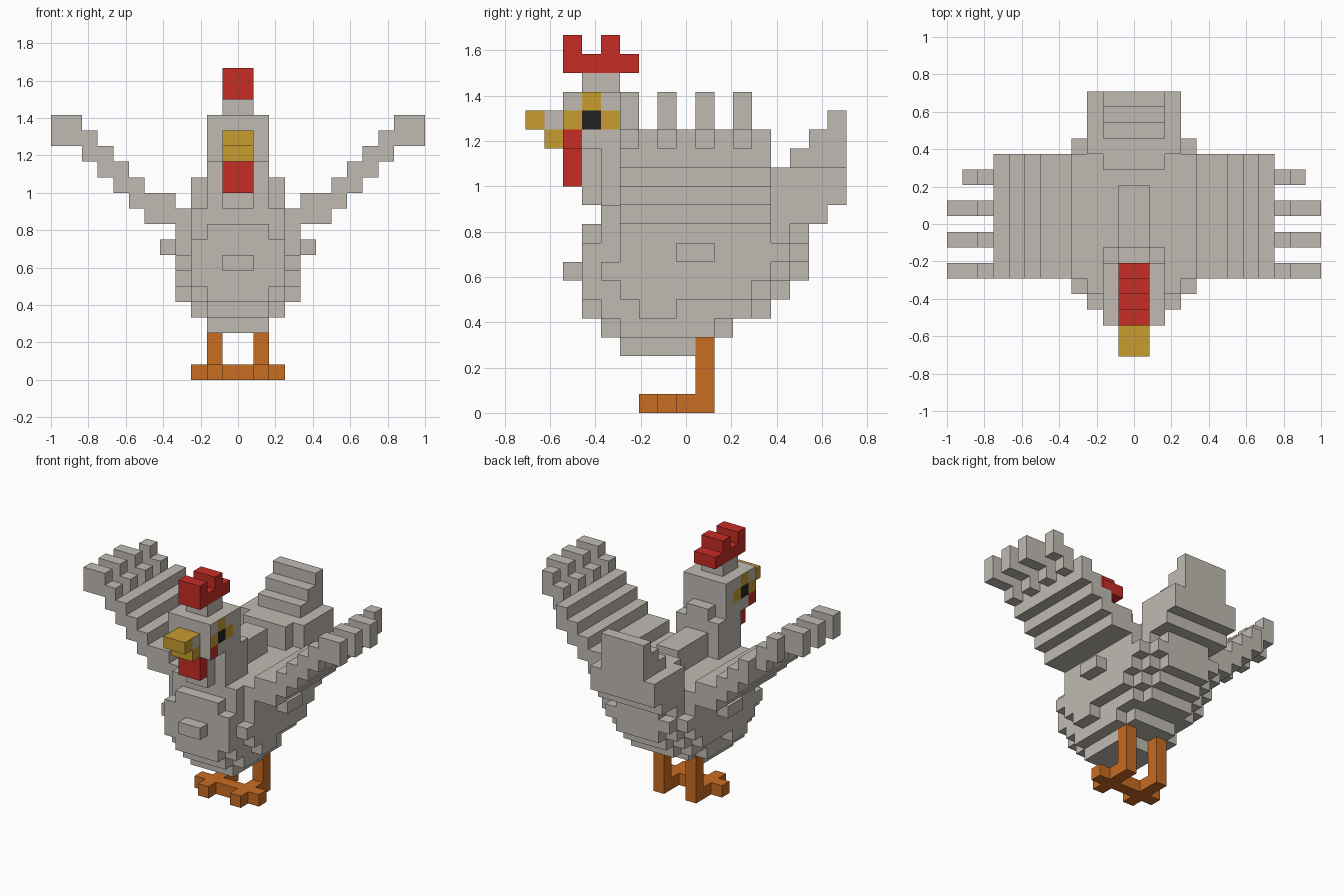
import bpy, bmesh
from mathutils import Vector

cube = bpy.data.objects.get("Cube")
if cube:
    bpy.data.objects.remove(cube, do_unlink=True)

U = 1 / 12          # one block
DEPTH = 17          # blocks from beak to tail


def material(name, rgb):
    m = bpy.data.materials.new(name)
    m.use_nodes = True
    m.diffuse_color = (*rgb, 1)
    m.node_tree.nodes["Principled BSDF"].inputs["Base Color"].default_value = (*rgb, 1)
    return m


GREY = material("feather_grey", (0.53, 0.50, 0.45))
RED = material("comb_red", (0.565, 0.026, 0.018))
YELLOW = material("beak_yellow", (0.58, 0.34, 0.028))
ORANGE = material("leg_orange", (0.58, 0.15, 0.016))
BLACK = material("eye_black", (0.016, 0.016, 0.016))

parts = {}          # part name -> (set of blocks, material)
filled = set()      # every block in use


def part(name, mat, *boxes):
    """Fill boxes given as x0, x1, y0, y1, z0, z1 in blocks."""
    cells = {(x, y, z)
             for x0, x1, y0, y1, z0, z1 in boxes
             for x in range(x0, x1)
             for y in range(y0, y1)
             for z in range(z0, z1)} - filled
    filled.update(cells)
    parts[name] = (cells, mat)


def centred(half, *rest):
    return (-half, half, *rest)


def both_sides(name, mat, *boxes):
    part("left_" + name, mat, *boxes)
    part("right_" + name, mat, *[(-b[1], -b[0], *b[2:]) for b in boxes])


def paint(cell, normal):
    """Coloured cells on the sides of the head and beak."""
    if abs(normal[0]) < 1:
        return None
    return side_paint.get(cell[1:])


side_paint = {(3, 15): BLACK, (3, 16): YELLOW, (2, 15): YELLOW,
              (4, 15): YELLOW, (2, 14): RED, (1, 15): GREY}


def skin(name, cells, mat):
    """Make the outer faces of a group of blocks."""
    bm = bmesh.new()
    verts, mats = {}, [mat]
    for c in sorted(cells):
        for axis in range(3):
            for sign in (-1, 1):
                n = [0, 0, 0]
                n[axis] = sign
                if tuple(a + b for a, b in zip(c, n)) in filled:
                    continue
                u, v = (axis + 1) % 3, (axis + 2) % 3
                ring = []
                for du, dv in ((0, 0), (1, 0), (1, 1), (0, 1)):
                    p = list(c)
                    p[axis] += sign > 0
                    p[u] += du
                    p[v] += dv
                    p = tuple(p)
                    if p not in verts:
                        co = Vector((p[0], p[1] - DEPTH / 2, p[2])) * U
                        verts[p] = bm.verts.new(co)
                    ring.append(verts[p])
                face = bm.faces.new(ring if sign > 0 else ring[::-1])
                colour = (paint(c, n) if name in ("head", "beak") else None) or mat
                if colour not in mats:
                    mats.append(colour)
                face.material_index = mats.index(colour)
    mesh = bpy.data.meshes.new(name)
    bm.to_mesh(mesh)
    bm.free()
    for m in mats:
        mesh.materials.append(m)
    bpy.context.collection.objects.link(bpy.data.objects.new(name, mesh))


# Head with comb, beak and wattle
part("head", GREY, centred(2, 2, 6, 14, 17), centred(1, 3, 5, 17, 18))
part("comb", RED, centred(1, 2, 6, 18, 19),
     centred(1, 2, 3, 19, 20), centred(1, 4, 5, 19, 20))
part("beak", YELLOW, centred(1, 0, 2, 15, 16), centred(1, 1, 2, 14, 15))
part("wattle", RED, centred(1, 2, 3, 12, 14))
part("neck", GREY, centred(2, 4, 7, 10, 14), centred(1, 3, 4, 11, 14),
     centred(1, 6, 7, 14, 15))

# Rounded body, from the belly up
part("body", GREY,
     centred(2, 5, 9, 3, 4),
     centred(3, 5, 10, 4, 5), centred(2, 4, 11, 4, 5),
     centred(3, 4, 12, 5, 6), centred(2, 3, 13, 5, 6), centred(4, 6, 8, 5, 6),
     centred(3, 3, 13, 6, 7), centred(2, 13, 14, 6, 7), centred(4, 5, 12, 6, 7),
     centred(3, 3, 14, 7, 8), centred(2, 14, 15, 7, 8), centred(4, 4, 13, 7, 8),
     centred(3, 3, 15, 8, 9), centred(4, 5, 14, 8, 9),
     centred(2, 3, 15, 9, 10), centred(3, 4, 14, 9, 10), centred(4, 5, 13, 9, 11),
     centred(3, 4, 13, 10, 11))
part("breast_tuft", GREY, centred(1, 2, 3, 7, 8))
part("back_ridge", GREY, centred(1, 7, 11, 11, 13))
both_sides("thigh_tuft", GREY, (4, 5, 8, 10, 8, 9))

# Tail rising in steps
part("tail", GREY,
     centred(3, 13, 16, 10, 11), centred(3, 13, 17, 11, 13),
     centred(2, 12, 13, 11, 13),
     *[centred(2, y, 17, y - 1, y) for y in (14, 15, 16)])

# Stepped wings ending in four feathers
wing = [(4, 6, 5, 13, 10, 12)]
wing += [(x, x + 1, 5, 13, x + 5, x + 7) for x in range(6, 9)]
both_sides("wing", GREY, *wing)
feathers = []
for y in (5, 7, 9, 11):
    tip = 11 if y == 11 else 12
    feathers += [(9, 10, y, y + 1, 14, 16), (10, tip, y, y + 1, 15, 17)]
both_sides("wing_feathers", GREY, *feathers)

# Legs with crossed toes
both_sides("leg", ORANGE, (1, 2, 9, 10, 0, 4))
both_sides("foot", ORANGE, (1, 2, 6, 9, 0, 1), (0, 3, 7, 8, 0, 1))

for part_name, (blocks, mat) in parts.items():
    skin(part_name, blocks, mat)
